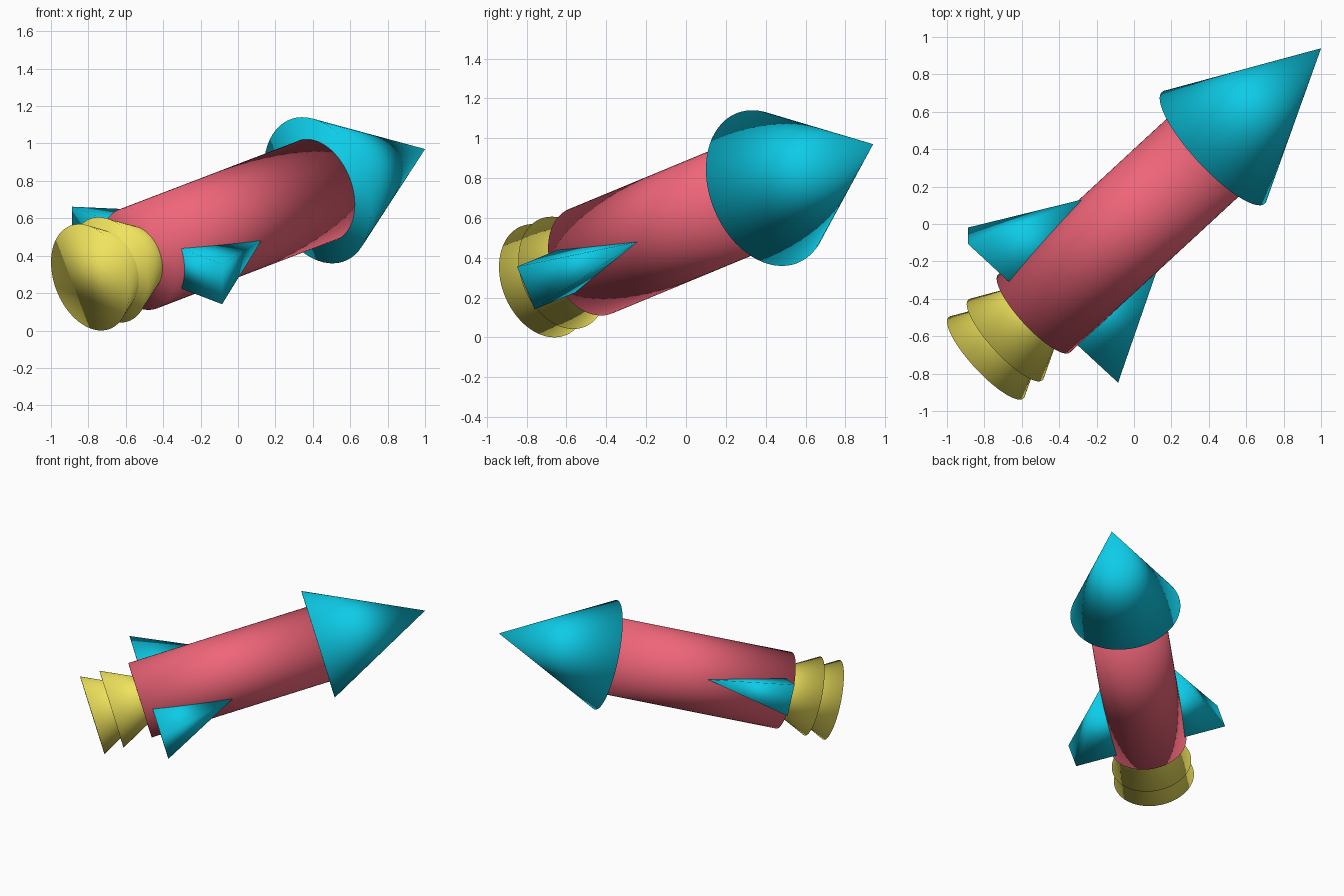
import bpy, math
from mathutils import Matrix, Vector

if "Cube" in bpy.data.objects:
    bpy.data.objects.remove(bpy.data.objects["Cube"])

# Rocket frame: local z runs along the body from tail to tip, local x across the fins
TAIL = Vector((-0.534, -0.478, 0.383))
FRAME = (Matrix.Translation(TAIL)
         @ Matrix.Rotation(math.radians(22.5), 4, 'X')
         @ Matrix.Rotation(math.radians(45), 4, 'Z')
         @ Matrix.Rotation(math.radians(90), 4, 'Y')
         @ Matrix.Rotation(math.radians(90), 4, 'Z'))


def material(name, rgb):
    m = bpy.data.materials.new(name)
    m.diffuse_color = (*rgb, 1)
    m.use_nodes = True
    m.node_tree.nodes["Principled BSDF"].inputs["Base Color"].default_value = m.diffuse_color
    return m


teal = material("teal", (0.004, 0.60, 0.80))
red = material("red", (0.86, 0.13, 0.19))
yellow = material("yellow", (0.87, 0.77, 0.11))


def cone(name, mat, base, height, r1, r2=0.0, sides=64, x=0.0, scale=(1, 1), turn=0.0):
    """Cone or cylinder in the rocket frame, with its base at height `base`."""
    bpy.ops.mesh.primitive_cone_add(vertices=sides, radius1=r1, radius2=r2, depth=height)
    ob = bpy.context.object
    ob.name = name
    ob.data.transform(Matrix.Translation((x, 0, base + height / 2))
                      @ Matrix.Diagonal((*scale, 1, 1))
                      @ Matrix.Rotation(turn, 4, 'Z'))
    ob.data.materials.append(mat)
    bpy.ops.object.shade_smooth()
    ob.matrix_world = FRAME
    return ob


# Body tube and nose
cone("body", red, 0, 1.36, 0.2835, 0.2835)
cone("nose_cone", teal, 1.355, 0.815, 0.406)

# Two stacked engine bells
cone("upper_nozzle", yellow, -0.217, 0.585, 0.293)
cone("lower_nozzle", yellow, -0.363, 0.585, 0.2955)

# Flattened four-sided pyramids half sunk into the body sides
r = math.sqrt(2)
for name, side in (("right_fin", -1), ("left_fin", 1)):
    cone(name, teal, 0.068, 0.575, r, sides=4, x=side * 0.287,
         scale=(0.28, 0.116), turn=math.pi / 4)
